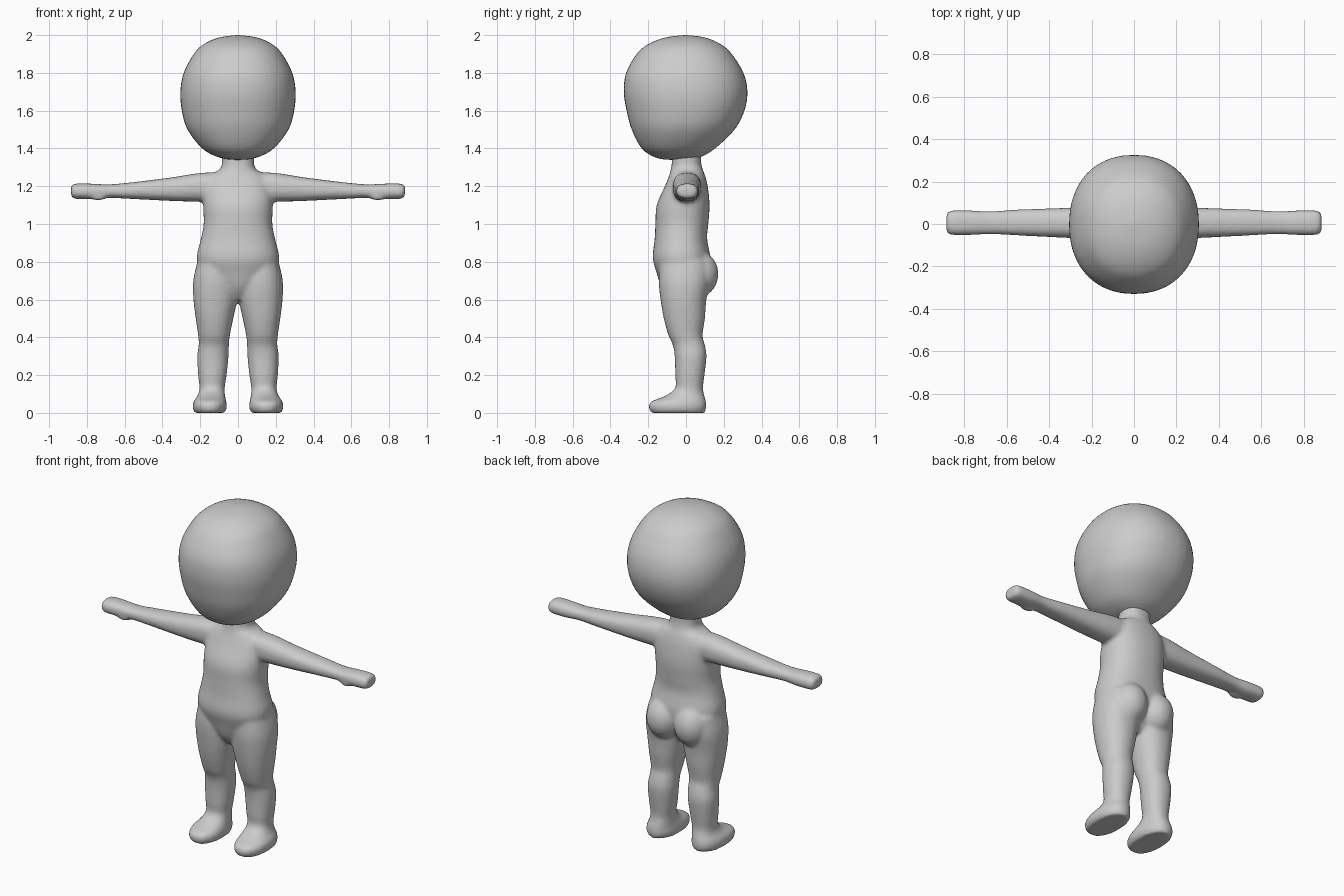
import bpy
import bmesh
from math import cos, sin, pi, copysign
from mathutils import Vector, Matrix

default = bpy.data.objects.get("Cube")
if default:
    bpy.data.objects.remove(default, do_unlink=True)

SEGMENTS = 40
STEPS = 5

clay = bpy.data.materials.new("clay grey")
clay.use_nodes = True
clay.diffuse_color = (0.6, 0.6, 0.6, 1)
clay.node_tree.nodes["Principled BSDF"].inputs["Base Color"].default_value = clay.diffuse_color


def smooth_rows(rows):
    """Catmull-Rom interpolation between profile rows."""
    rows = [Vector(r) for r in rows]
    rows = [rows[0]] + rows + [rows[-1]]
    out = []
    for a, b, c, d in zip(rows, rows[1:], rows[2:], rows[3:]):
        for i in range(STEPS):
            t = i / STEPS
            out.append(b + (c - a) * (t / 2) + (a * 2 - b * 5 + c * 4 - d) * (t * t / 2)
                       + (b * 3 - a - c * 3 + d) * (t ** 3 / 2))
    return out + [rows[-1]]


def loft(bm, rows, place, power=2.0):
    """Skin rounded sections; each row is (station, low u, high u, low v, high v)."""
    rings = []
    for s, u0, u1, v0, v1 in smooth_rows(rows):
        ring = []
        for i in range(SEGMENTS):
            a = 2 * pi * i / SEGMENTS
            cu = copysign(abs(cos(a)) ** (2 / power), cos(a))
            cv = copysign(abs(sin(a)) ** (2 / power), sin(a))
            u = (u0 + u1 + (u1 - u0) * cu) / 2
            v = (v0 + v1 + (v1 - v0) * cv) / 2
            ring.append(bm.verts.new(place(s, u, v)))
        rings.append(ring)
    for r, q in zip(rings, rings[1:]):
        for i in range(SEGMENTS):
            j = (i + 1) % SEGMENTS
            bm.faces.new((r[i], r[j], q[j], q[i]))
    bm.faces.new(rings[0])
    bm.faces.new(rings[-1])


def ball(bm, centre, radii):
    matrix = Matrix.Translation(centre) @ Matrix.Diagonal((*radii, 1))
    bmesh.ops.create_uvsphere(bm, u_segments=24, v_segments=16, radius=1, matrix=matrix)


def finish(name, bm, voxel, rounds):
    """Fuse overlapping shapes into one soft skin."""
    bmesh.ops.recalc_face_normals(bm, faces=bm.faces)
    mesh = bpy.data.meshes.new(name)
    bm.to_mesh(mesh)
    bm.free()
    mesh.materials.append(clay)
    obj = bpy.data.objects.new(name, mesh)
    bpy.context.collection.objects.link(obj)
    fuse = obj.modifiers.new("fuse", 'REMESH')
    fuse.mode = 'VOXEL'
    fuse.voxel_size = voxel
    fuse.use_smooth_shade = True
    soften = obj.modifiers.new("soften", 'SMOOTH')
    soften.factor = 0.5
    soften.iterations = rounds
    return obj


def upright(s, u, v):
    return (u, v, s)


# Head: large rounded form, fuller at the lower front
head_rows = [(z, -w, w, front, back) for z, w, front, back in (
    (1.34, .04, -.11, .02), (1.355, .11, -.17, .08), (1.4, .19, -.235, .155),
    (1.5, .268, -.288, .258), (1.6, .298, -.315, .31), (1.7, .306, -.33, .326),
    (1.8, .288, -.318, .305), (1.9, .235, -.262, .243), (1.95, .185, -.205, .188),
    (1.985, .11, -.12, .11), (2, .02, -.02, .02))]
bm = bmesh.new()
loft(bm, head_rows, upright, 2.2)
finish("head", bm, .014, 5)

# Torso and neck
body = bmesh.new()
torso_rows = [(z, -w, w, front, back) for z, w, front, back in (
    (.6, .03, -.09, .05), (.66, .09, -.13, .09), (.74, .19, -.155, .125),
    (.82, .218, -.176, .13), (.92, .197, -.166, .112), (1, .182, -.162, .118),
    (1.1, .184, -.155, .125), (1.2, .18, -.112, .115), (1.26, .145, -.088, .1),
    (1.29, .095, -.08, .088), (1.33, .085, -.075, .08), (1.4, .09, -.075, .08))]
loft(body, torso_rows, upright, 2.3)

# Legs with feet, inner and outer edges given for one side
leg_rows = [
    (0, .07, .23, -.185, .1), (.03, .058, .241, -.198, .108),
    (.06, .062, .236, -.185, .106), (.09, .068, .215, -.11, .098),
    (.13, .071, .204, -.058, .09), (.2, .06, .211, -.057, .098),
    (.3, .05, .216, -.06, .109), (.36, .048, .208, -.07, .1),
    (.41, .043, .211, -.093, .088), (.5, .025, .224, -.118, .1),
    (.6, .004, .236, -.135, .108), (.7, 0, .237, -.145, .125),
    (.8, .02, .215, -.14, .12)]
# Arms with hands: reach, then depth and height limits
arm_rows = [
    (.06, -.07, .08, 1.12, 1.275), (.2, -.07, .08, 1.118, 1.27),
    (.35, -.064, .075, 1.122, 1.247), (.55, -.054, .068, 1.132, 1.222),
    (.68, -.048, .06, 1.138, 1.21), (.76, -.052, .064, 1.132, 1.213),
    (.83, -.053, .065, 1.132, 1.215), (.87, -.05, .062, 1.135, 1.212),
    (.884, -.035, .045, 1.15, 1.2)]
for side in (1, -1):
    loft(body, leg_rows, lambda s, u, v: (side * u, v, s), 2.2)
    loft(body, arm_rows, lambda s, u, v: (side * s, u, v), 2.4)
    # Thumb stub and buttock
    ball(body, (side * .74, -.025, 1.142), (.045, .024, .018))
    ball(body, (side * .092, .07, .735), (.1, .102, .12))
finish("body", body, .011, 7)
